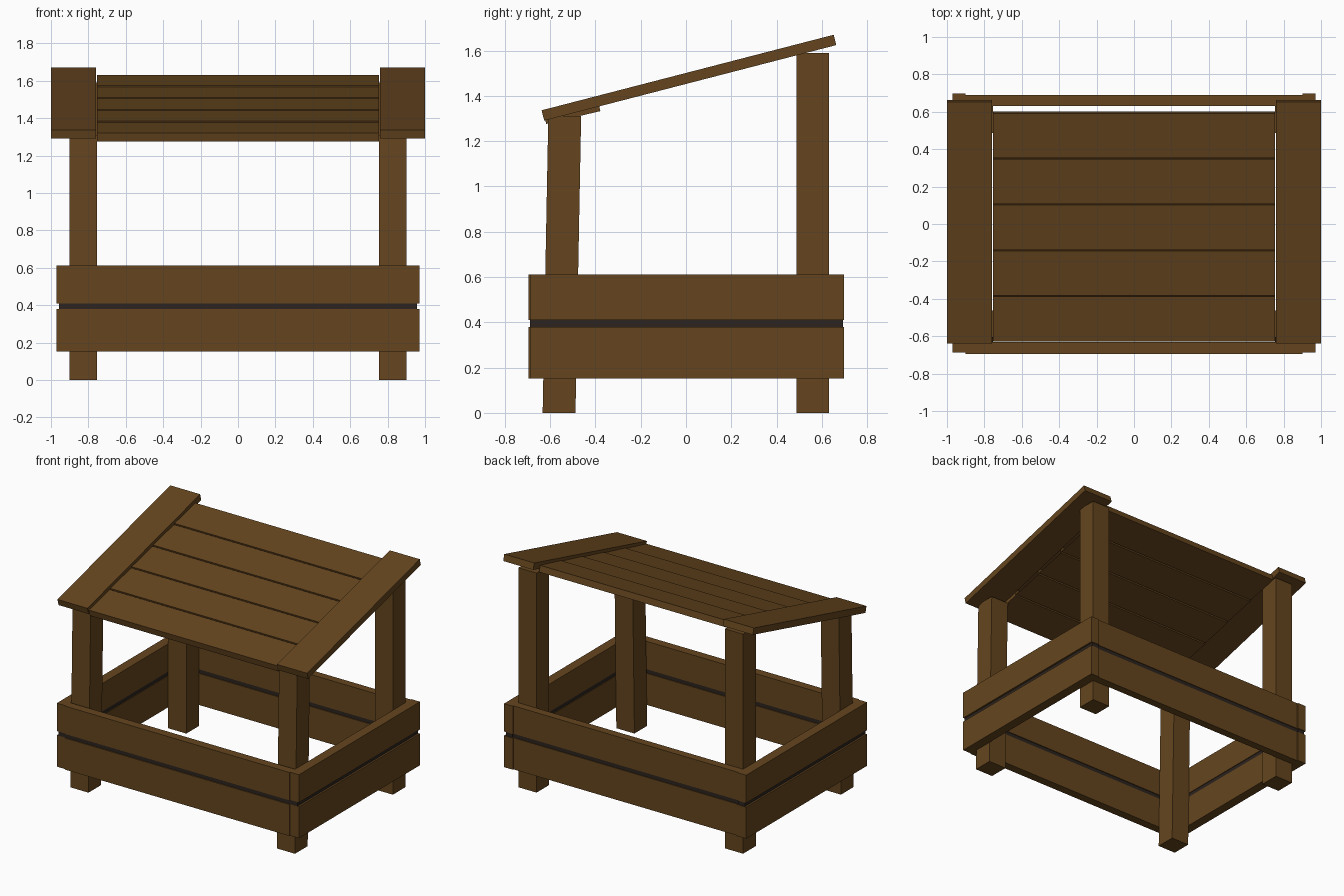
import bpy, bmesh, math
from mathutils import Matrix, Vector

if "Cube" in bpy.data.objects:
    bpy.data.objects.remove(bpy.data.objects["Cube"])


def material(name, color):
    m = bpy.data.materials.new(name)
    m.diffuse_color = color
    m.use_nodes = True
    m.node_tree.nodes["Principled BSDF"].inputs["Base Color"].default_value = m.diffuse_color
    return m


WOOD = material("brown_wood", (0.13, 0.06, 0.013, 1))
DARK = material("dark_gap", (0.025, 0.017, 0.013, 1))


def box(name, lo, hi, mat=WOOD, lean=0.0, tilt=0.0, open_ends=False):
    """Box between two corners; lean shifts the top in y, tilt turns about x."""
    lo, hi = Vector(lo), Vector(hi)
    mid, size = (lo + hi) / 2, hi - lo
    bm = bmesh.new()
    bmesh.ops.create_cube(bm, size=1)
    bmesh.ops.scale(bm, vec=size, verts=bm.verts)
    for v in bm.verts:
        if v.co.z > 0:
            v.co.y += lean
    if open_ends:
        ends = [f for f in bm.faces if abs(f.normal.x) > 0.9]
        bmesh.ops.delete(bm, geom=ends, context='FACES_ONLY')
    bm.transform(Matrix.Rotation(tilt, 4, 'X'))
    me = bpy.data.meshes.new(name)
    bm.to_mesh(me)
    bm.free()
    me.materials.append(mat)
    ob = bpy.data.objects.new(name, me)
    ob.location = mid
    bpy.context.collection.objects.link(ob)
    return ob


def side_pair(name, x0, x1, y0, y1, z0, z1, **kw):
    """The same box on the left and on the right."""
    box(name + "_right", (x0, y0, z0), (x1, y1, z1), **kw)
    box(name + "_left", (-x1, y0, z0), (-x0, y1, z1), **kw)


# Corner posts, the front ones leaning slightly back
side_pair("front_post", 0.755, 0.90, -0.633, -0.488, 0, 1.31, lean=0.025)
side_pair("back_post", 0.755, 0.90, 0.487, 0.632, 0, 1.59)

# Box walls: two rows of boards
for row, (z0, z1) in {"lower": (0.152, 0.38), "upper": (0.41, 0.612)}.items():
    side_pair(row + "_side_board", 0.90, 0.97, -0.688, 0.697, z0, z1)
    box(row + "_front_board", (-0.90, -0.695, z0), (0.90, -0.632, z1))
    box(row + "_back_board", (-0.90, 0.632, z0), (0.90, 0.69, z1))

# Dark strips filling the gap between the rows
side_pair("side_gap_strip", 0.905, 0.957, -0.688, 0.693, 0.38, 0.41, mat=DARK)
box("front_gap_strip", (-0.905, -0.688, 0.38), (0.905, -0.638, 0.41), DARK)
box("back_gap_strip", (-0.905, 0.638, 0.38), (0.905, 0.685, 0.41), DARK)

# Sloping roof edge boards
PITCH = math.radians(14.5)
side_pair("roof_edge_board", 0.76, 1.0, 0.013 - 0.666, 0.013 + 0.666,
          1.48 - 0.0235, 1.48 + 0.0235, tilt=PITCH)

# Roof slats, each a touch flatter than the roof slope
for i in range(5):
    y = -0.503 + 0.245 * i
    z = 1.46 + (y - 0.013) * math.tan(PITCH)
    box(f"roof_slat_{i + 1}", (-0.755, y - 0.123, z - 0.023),
        (0.755, y + 0.123, z + 0.023),
        tilt=PITCH - math.radians(1.2), open_ends=i > 0)
